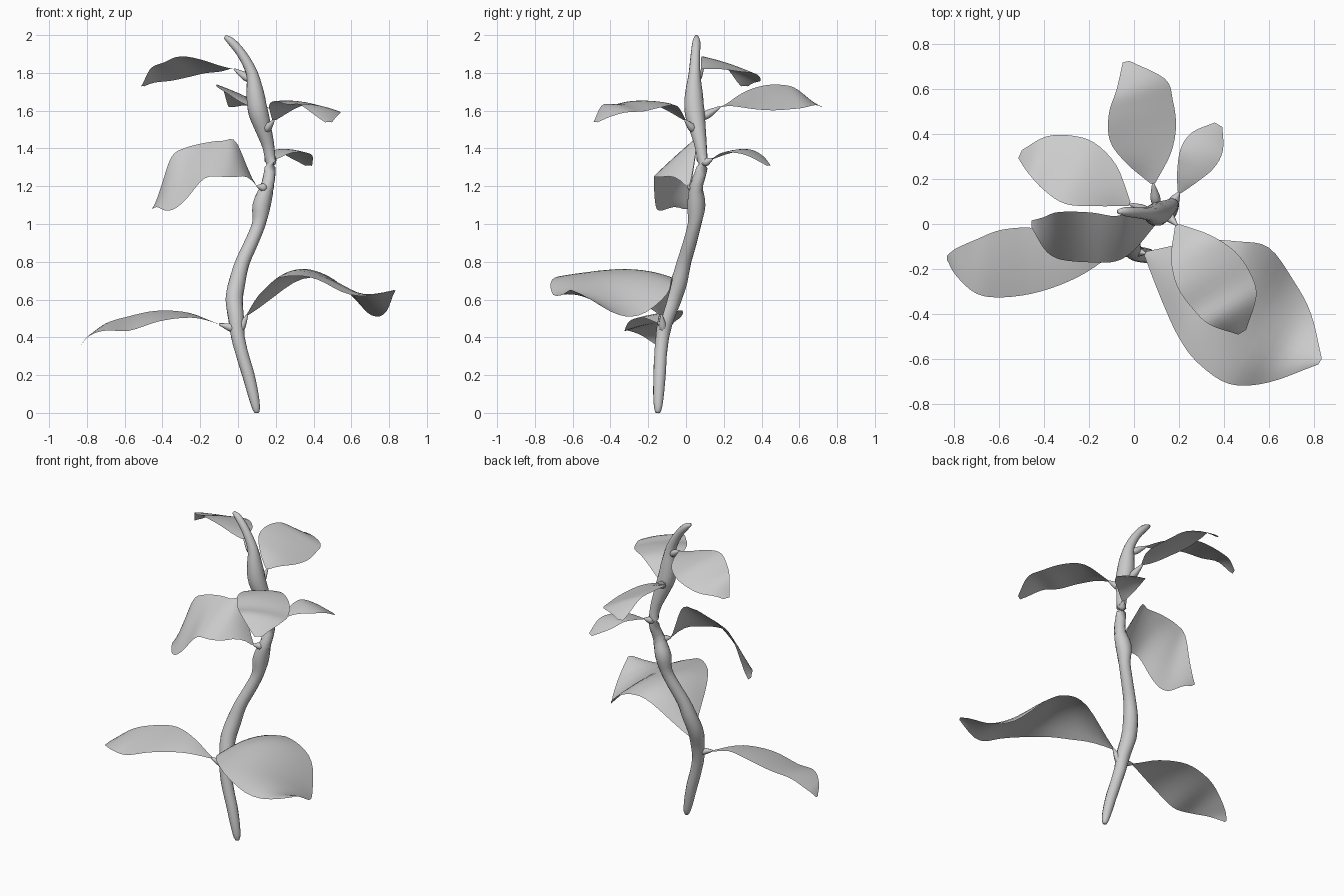
import bpy, bmesh, math
from mathutils import Vector

cube = bpy.data.objects.get("Cube")
if cube:
    bpy.data.objects.remove(cube, do_unlink=True)

grey = bpy.data.materials.new("plain grey")
grey.use_nodes = True
grey.diffuse_color = (0.6, 0.6, 0.6, 1)
grey.node_tree.nodes["Principled BSDF"].inputs["Base Color"].default_value = (0.6, 0.6, 0.6, 1)


def smooth_path(rows, steps):
    """Pass a smooth spline through rows of numbers of any length."""
    rows = [Vector(r) for r in rows]
    ext = [rows[0] * 2 - rows[1]] + rows + [rows[-1] * 2 - rows[-2]]
    out = []
    for a, b, c, d in zip(ext, ext[1:], ext[2:], ext[3:]):
        for k in range(steps):
            t = k / steps
            out.append((b * 2 + (c - a) * t + (a * 2 - b * 5 + c * 4 - d) * t ** 2
                        + (b * 3 - a - c * 3 + d) * t ** 3) / 2)
    return out + [rows[-1]]


def grid_object(name, rings, closed):
    """Skin a list of point rows; closed rows make a capped tube."""
    bm = bmesh.new()
    vs = [[bm.verts.new(p) for p in ring] for ring in rings]
    n = len(vs[0])
    for r, s in zip(vs, vs[1:]):
        for j in range(n if closed else n - 1):
            k = (j + 1) % n
            bm.faces.new((r[j], r[k], s[k], s[j]))
    if closed:
        bm.faces.new(vs[0][::-1])
        bm.faces.new(vs[-1])
    for f in bm.faces:
        f.smooth = True
    mesh = bpy.data.meshes.new(name)
    bm.to_mesh(mesh)
    bm.free()
    mesh.materials.append(grey)
    obj = bpy.data.objects.new(name, mesh)
    bpy.context.collection.objects.link(obj)
    return obj


def tube(name, rows, sides=10, steps=3):
    """Tube along rows of x, y, z, radius."""
    path = smooth_path(rows, steps)
    rings = []
    for i, p in enumerate(path):
        ahead, behind = path[min(i + 1, len(path) - 1)], path[max(i - 1, 0)]
        turn = (ahead.xyz - behind.xyz).to_track_quat('Z', 'Y')
        rings.append([p.xyz + turn @ Vector((math.cos(a), math.sin(a), 0)) * p.w
                      for a in (math.tau * j / sides for j in range(sides))])
    return grid_object(name, rings, True)


def leaf(name, stem_point, rows, curl=0.1, cols=8):
    """Leaf along rows of x, y, z, half width, tilt, with a small stalk."""
    base, tip = Vector(rows[0][:3]), Vector(rows[-1][:3])
    ahead = (tip - base).to_2d().normalized()
    left = Vector((-ahead.y, ahead.x, 0))
    rings = []
    for x, y, z, w, tilt in smooth_path(rows, 4):
        w = max(w, 0.004)
        ring = []
        for j in range(cols + 1):
            u = 1 - 2 * j / cols
            p = Vector((x, y, z)) + left * (u * w)
            p.z += w * (tilt * u - curl * u * u)
            ring.append(p)
        rings.append(ring)
    grid_object(name, rings, False)
    # Stalk swells near the stem and thins into the leaf
    start = Vector(stem_point)
    stalk = [(*start.lerp(base, t), r)
             for t, r in ((0, .016), (.35, .022), (.7, .014), (1, .005))]
    tube(name + "_stalk", stalk, 8)


# Knobbly main stem
tube("stem", [
    (.10, -.15, 0, .012), (.095, -.148, .03, .022), (.08, -.145, .1, .029),
    (.055, -.14, .2, .033), (.025, -.135, .3, .034), (0, -.125, .4, .036),
    (-.01, -.105, .5, .042), (-.02, -.07, .6, .046), (-.003, -.035, .7, .044),
    (.025, -.01, .8, .038), (.07, .02, .9, .036), (.11, .045, 1, .036),
    (.125, .055, 1.1, .048), (.155, .055, 1.2, .036), (.17, .085, 1.3, .03),
    (.163, .08, 1.4, .031), (.135, .062, 1.5, .043), (.105, .045, 1.6, .053),
    (.09, .042, 1.7, .046), (.073, .045, 1.8, .031), (.02, .05, 1.9, .025),
    (-.035, .055, 1.965, .021), (-.07, .055, 1.992, .01)], 12)

# Low pair of leaves
leaf("low_left_leaf", (0, -.12, .42), [
    (.05, -.13, .52, .01, 0), (.21, -.21, .70, .16, .15), (.33, -.29, .76, .25, 0),
    (.44, -.36, .74, .30, -.17), (.565, -.48, .67, .27, -.35),
    (.69, -.55, .62, .18, -.25), (.825, -.61, .65, .015, 0)], .22)
leaf("low_right_leaf", (0, -.12, .44), [
    (-.1, -.13, .47, .01, 0), (-.25, -.155, .52, .08, -.15), (-.42, -.16, .52, .14, -.2),
    (-.58, -.175, .48, .15, -.25), (-.7, -.19, .46, .12, -.15),
    (-.79, -.17, .41, .06, 0), (-.83, -.15, .36, .008, 0)], .05)

# Middle leaves
leaf("middle_right_leaf", (.15, .04, 1.19), [
    (.1, .01, 1.2, .008, 0), (.0, -.03, 1.34, .085, -1), (-.08, -.065, 1.35, .10, -.95),
    (-.18, -.06, 1.34, .11, -.85), (-.28, -.055, 1.27, .11, -1.25),
    (-.35, -.05, 1.22, .10, -1.4), (-.4, -.04, 1.15, .07, -1), (-.455, 0, 1.08, .015, 0)], .05)
leaf("middle_back_leaf", (.17, .09, 1.32), [
    (.2, .14, 1.345, .008, 0), (.235, .21, 1.38, .05, 0), (.28, .29, 1.395, .085, .1),
    (.325, .365, 1.37, .08, 0), (.375, .44, 1.31, .02, 0)])

# Upper leaves
leaf("upper_left_leaf", (.14, .05, 1.49), [
    (.19, -.005, 1.55, .01, 0), (.25, -.1, 1.635, .1, 0), (.32, -.2, 1.65, .15, -.1),
    (.39, -.3, 1.63, .15, -.12), (.44, -.385, 1.62, .12, -.15), (.48, -.48, 1.54, .02, 0)])
leaf("upper_back_leaf", (.1, .08, 1.56), [
    (.085, .18, 1.62, .01, 0), (.065, .29, 1.65, .1, .3), (.04, .4, 1.67, .15, .4),
    (.03, .52, 1.68, .145, .45), (.03, .62, 1.67, .11, .4), (-.035, .72, 1.62, .015, 0)], .05)
leaf("top_right_leaf", (.07, .05, 1.76), [
    (-.02, .09, 1.82, .01, 0), (-.12, .17, 1.84, .1, .25), (-.24, .225, 1.85, .15, .3),
    (-.34, .27, 1.82, .135, .3), (-.43, .305, 1.79, .09, .35), (-.505, .31, 1.73, .02, 0)], .05)
